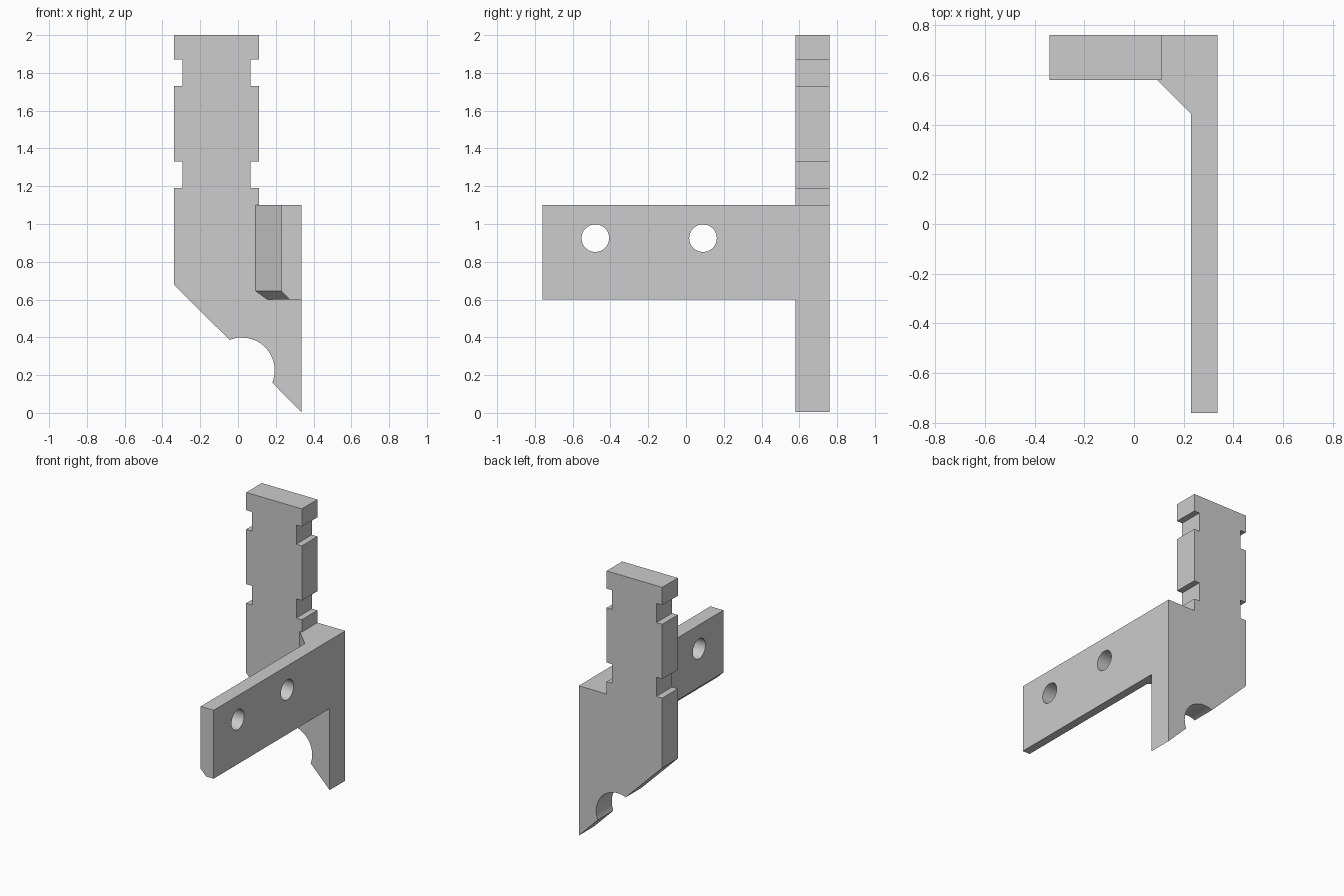
import bpy, bmesh, math

if "Cube" in bpy.data.objects:
    bpy.data.objects.remove(bpy.data.objects["Cube"], do_unlink=True)

grey = bpy.data.materials.new("plain_grey")
grey.use_nodes = True
grey.diffuse_color = (0.604, 0.604, 0.604, 1)
grey.node_tree.nodes["Principled BSDF"].inputs["Base Color"].default_value = grey.diffuse_color


def loft(name, rings):
    """Closed solid through matching rings of 3D points."""
    bm = bmesh.new()
    loops = [[bm.verts.new(p) for p in ring] for ring in rings]
    n = len(loops[0])
    for a, b in zip(loops, loops[1:]):
        for i in range(n):
            j = (i + 1) % n
            bm.faces.new((a[i], a[j], b[j], b[i]))
    bm.faces.new(loops[0])
    bm.faces.new(loops[-1])
    bmesh.ops.recalc_face_normals(bm, faces=bm.faces)
    mesh = bpy.data.meshes.new(name)
    bm.to_mesh(mesh)
    bm.free()
    mesh.materials.append(grey)
    obj = bpy.data.objects.new(name, mesh)
    bpy.context.collection.objects.link(obj)
    return obj


def combine(target, tool, operation):
    """Apply a boolean and remove the tool object."""
    mod = target.modifiers.new("combine", "BOOLEAN")
    mod.operation, mod.solver, mod.object = operation, "EXACT", tool
    bpy.context.view_layer.objects.active = target
    bpy.ops.object.modifier_apply(modifier=mod.name)
    bpy.data.objects.remove(tool, do_unlink=True)


FRONT, BACK = 0.58, 0.76
LEFT, RIGHT, EDGE = -0.34, 0.11, 0.335
ARM_TOP, ARM_BOTTOM, CHAMFER = 1.1, 0.6, 0.045

# Upright plate: notched sides, slanted foot with a round bite
notches = [(1.87, 1.73), (1.33, 1.19)]
right_side, left_side = [(RIGHT, 2)], [(LEFT, 2)]
for hi, lo in notches:
    for side, x, inset in ((right_side, RIGHT, -0.045), (left_side, LEFT, 0.047)):
        side += [(x, hi), (x + inset, hi), (x + inset, lo), (x, lo)]
right_side += [(RIGHT, ARM_TOP), (EDGE, ARM_TOP), (EDGE, 0.005)]
left_side += [(LEFT, 0.68)]
start, end, steps = math.radians(-22), math.radians(112), 32
bite = []
for i in range(steps + 1):
    t = start + (end - start) * i / steps
    bite.append((0.02 + 0.174 * math.cos(t), 0.225 + 0.174 * math.sin(t)))
outline = right_side + bite + left_side[::-1]
bracket = loft("bracket", [[(x, y, z) for x, z in outline] for y in (FRONT, BACK)])


# Side arm with corner gusset, chamfered along its inner lower edge
def arm_plan(c, z):
    inner, diagonal = 0.23 + c, 0.673 + c * math.sqrt(2)
    root, mid = diagonal - FRONT, (FRONT + BACK) / 2
    plan = [(EDGE, -0.76), (EDGE, mid), (root, mid), (root, FRONT),
            (inner, diagonal - inner), (inner, -0.76)]
    return [(x, y, z) for x, y in plan]


arm = loft("arm", [arm_plan(0, ARM_TOP), arm_plan(0, ARM_BOTTOM + CHAMFER),
                   arm_plan(CHAMFER, ARM_BOTTOM)])

# Two round bolt holes through the arm
for y in (-0.48, 0.09):
    bpy.ops.mesh.primitive_cylinder_add(vertices=48, radius=0.073, depth=0.4,
                                        location=(0.28, y, 0.925),
                                        rotation=(0, math.pi / 2, 0))
    cutter = bpy.context.object
    cutter.name = "hole_cutter"
    cutter.hide_render = True
    cutter.data.materials.append(grey)
    combine(arm, cutter, "DIFFERENCE")

combine(bracket, arm, "UNION")

# Smooth the round surfaces, keep the corners crisp
bpy.ops.object.select_all(action="DESELECT")
bracket.select_set(True)
bpy.context.view_layer.objects.active = bracket
bpy.ops.object.shade_smooth_by_angle(angle=math.radians(25))
